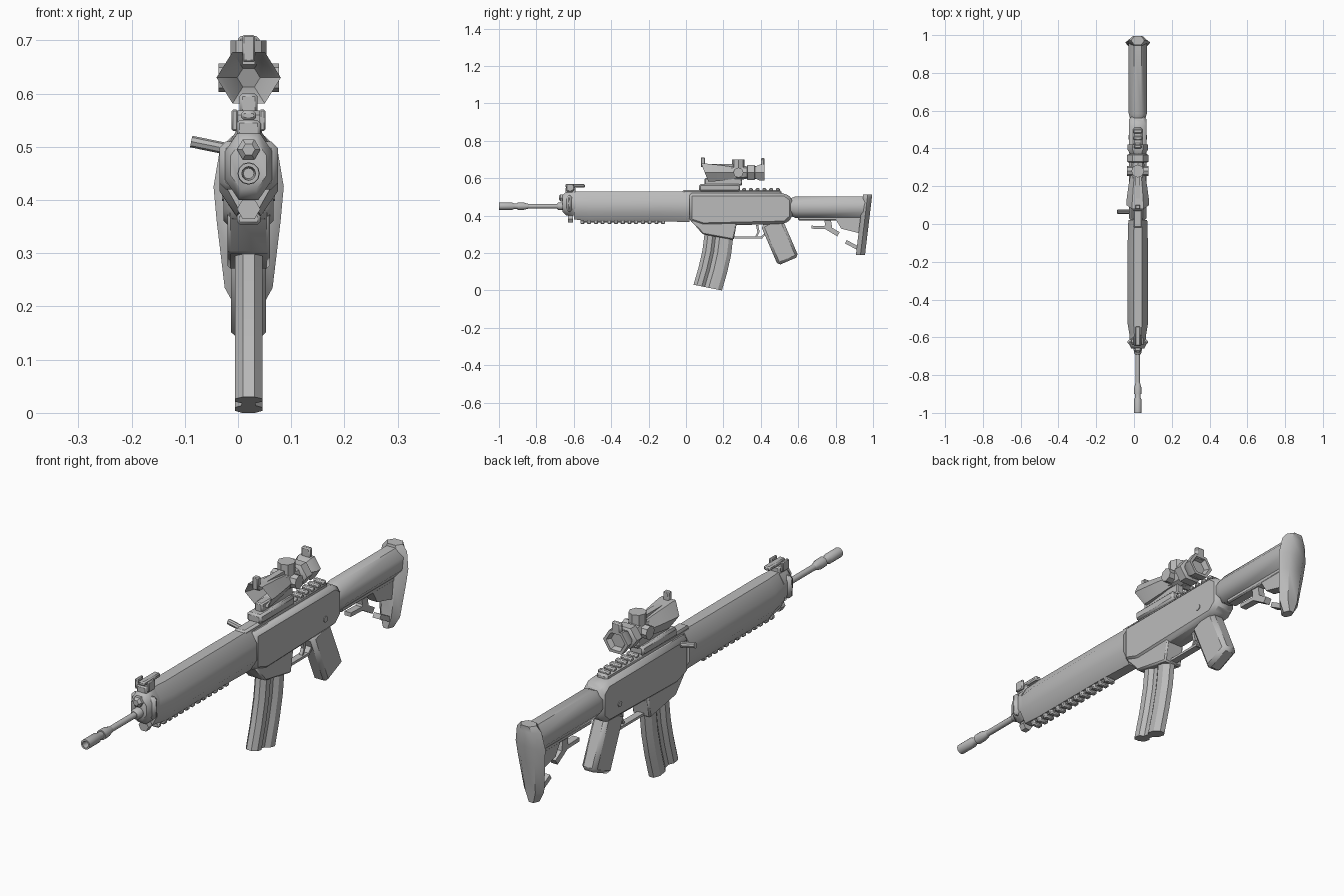
import bpy, bmesh, math
from mathutils import Vector

if "Cube" in bpy.data.objects:
    bpy.data.objects.remove(bpy.data.objects["Cube"])

MIDDLE = .02   # centre plane of the body
BORE = .45     # barrel axis height
TOP = .53      # top line of the body
SIGHT = .63    # scope axis height
BOTH = (-1, 1)

grey = bpy.data.materials.new("plain grey")
grey.use_nodes = True
grey.diffuse_color = (.5, .5, .5, 1)
grey.node_tree.nodes["Principled BSDF"].inputs["Base Color"].default_value = grey.diffuse_color


def skin(name, rings, bevel=0, smooth=40):
    """Skin a list of rings, cap both ends and shade the result."""
    bm = bmesh.new()
    loops = [[bm.verts.new(point) for point in ring] for ring in rings]
    for near, far in zip(loops, loops[1:]):
        for i in range(len(near)):
            bm.faces.new((near[i - 1], near[i], far[i], far[i - 1]))
    bm.faces.new(loops[0])
    bm.faces.new(loops[-1])
    bmesh.ops.recalc_face_normals(bm, faces=bm.faces)
    mesh = bpy.data.meshes.new(name)
    bm.to_mesh(mesh)
    bm.free()
    mesh.materials.append(grey)
    part = bpy.data.objects.new(name, mesh)
    bpy.context.scene.collection.objects.link(part)
    if bevel:
        modifier = part.modifiers.new("bevel", "BEVEL")
        modifier.width, modifier.segments = bevel, 1
    bpy.ops.object.select_all(action="DESELECT")
    part.select_set(True)
    bpy.context.view_layer.objects.active = part
    bpy.ops.object.shade_smooth_by_angle(angle=math.radians(smooth))


def polygon(centre, across, along, sides, flat=False):
    """Regular polygon stretched along two vectors; flat puts edges on the axes."""
    turn = math.pi / sides if flat else 0
    grow = 1 / math.cos(turn)
    angles = [math.tau * i / sides + turn for i in range(sides)]
    return [Vector(centre) + grow * (Vector(across) * math.cos(a) + Vector(along) * math.sin(a))
            for a in angles]


def lathe(name, height, steps, sides=12, wide=1, slant=0):
    """Stack (y, radius) rings along the y axis."""
    skin(name, [polygon((MIDDLE, y, height), (r * wide, 0, 0), (0, r * slant, r), sides)
                for y, r in steps])


def hull(name, sections, flat=True):
    """Eight-sided body from (y, low, high, half width) sections."""
    skin(name, [polygon((MIDDLE, y, (low + high) / 2), (half, 0, 0), (0, 0, (high - low) / 2), 8, flat)
                for y, low, high, half in sections], smooth=50)


def rod(name, start, end, radius):
    """Straight round rod between two points."""
    start, end = Vector(start), Vector(end)
    turn = (end - start).to_track_quat("Z", "Y")
    across, along = turn @ Vector((radius, 0, 0)), turn @ Vector((0, radius, 0))
    skin(name, [polygon(p, across, along, 8) for p in (start, end)])


def slab(name, outline, half, bevel=0, x=MIDDLE):
    """Extrude a (y, z) side outline across x."""
    skin(name, [[(x + side * half, y, z) for y, z in outline] for side in BOTH], bevel)


def block(name, front, back, low, high, half, bevel=.005, x=MIDDLE):
    slab(name, [(front, low), (back, low), (back, high), (front, high)], half, bevel, x)


def beam(name, start, end, thick, half, bevel=0):
    """Slanted bar between two (y, z) points."""
    start, end = Vector(start), Vector(end)
    side = (end - start).orthogonal().normalized() * thick / 2
    slab(name, [start + side, end + side, end - side, start - side], half, bevel)


def teeth(name, front, count, low, high, half):
    """Row of evenly spaced rail teeth."""
    pitch = .036
    for i in range(count):
        start = front + pitch * i
        block(f"{name}_{i}", start, start + pitch * .6, low, high, half)


# Barrel, muzzle device and gas plug
lathe("barrel", BORE, [(-.9, .012), (-.6, .012)])
lathe("muzzle", BORE, [(-.95, .01), (-1, .013), (-1, .02), (-.93, .02), (-.92, .015), (-.88, .015)])
lathe("muzzle_collar", BORE, [(-.9, .012), (-.9, .02), (-.87, .02), (-.84, .012)])
lathe("barrel_collar", BORE, [(-.69, .014), (-.68, .021), (-.65, .021)])
lathe("gas_plug", .495, [(-.68, .012), (-.67, .022), (-.6, .022)], sides=6)

# Front block, sight and lug
hull("front_block", [(-.66, .42, .51, .034), (-.64, .4, TOP, .044), (-.59, .4, TOP, .044)])
block("front_band", -.64, -.61, .42, .51, .055, .012)
block("sight_base", -.645, -.59, .51, .55, .022)
block("sight_leaf", -.645, -.54, .55, .568, .014)
for side in BOTH:
    block("sight_ear", -.64, -.6, TOP, .57, .006, .003, MIDDLE + side * .026)
lathe("lower_lug", .383, [(-.63, .022), (-.605, .022)], sides=6)
block("lug_stem", -.625, -.61, .38, .42, .01)

# Handguard with rail underneath
hull("handguard", [(-.6, .38, TOP, .042), (-.52, .37, TOP, .055), (-.15, .37, TOP, .055), (.02, .365, TOP, .05)])
block("lower_rail", -.565, -.11, .364, .39, .016)
teeth("lower_tooth", -.565, 13, .354, .375, .022)

# Receiver with magazine well and top rail
slab("receiver", [(.015, .52), (.015, .37), (.09, .345), (.53, .355), (.57, .39), (.57, .49), (.53, .52)],
     .047, .016)
slab("magazine_well", [(.02, .38), (.09, .3), (.255, .27), (.275, .38)], .04, .006)
block("upper_rail", -.02, .51, .5, .537, .025, .008)
teeth("upper_tooth", .3, 6, TOP, .547, .024)
rod("charging_handle", (0, .065, .492), (-.088, .065, .51), .011)
rod("selector_pivot", (-.03, .46, .41), (.07, .46, .41), .012)


# Magazine: two curved lobes joined by a web
def lobe(name, offset, depth, half):
    lean = Vector((0, 1, -.2))
    rings = []
    for step in range(4):
        drop = step / 3
        edge = Vector((MIDDLE, .1 - .06 * drop ** 1.5, .31 - .28 * drop))
        rings.append(polygon(edge + lean * offset, (half, 0, 0), lean * depth / 2, 8, True))
    skin(name, rings, smooth=30)


lobe("magazine_front", .031, .062, .026)
lobe("magazine_web", .075, .07, .013)
lobe("magazine_back", .115, .074, .026)

# Trigger group and grip
beam("trigger_guard", (.26, .282), (.41, .282), .01, .014)
beam("guard_rear", (.4, .28), (.43, .31), .01, .014)
beam("trigger_upper", (.38, .35), (.388, .31), .012, .007)
beam("trigger_lower", (.388, .313), (.374, .286), .009, .007)
beam("grip", (.455, .37), (.547, .157), .12, .033, .014)

# Shoulder stock
hull("stock_tube", [(.555, .4, .49, .04), (.585, .388, .503, .048), (.97, .388, .503, .048)])
block("stock_underside", .6, .95, .375, .41, .022)
slab("stock_rear_web", [(.8, .38), (.83, .33), (.95, .3), (.96, .38)], .02)
beam("stock_lever", (.67, .338), (.75, .335), .016, .014)
beam("lever_tail", (.74, .345), (.815, .3), .025, .014)
beam("lever_stem", (.755, .39), (.765, .33), .035, .014)
beam("stock_strut", (.855, .26), (.93, .22), .02, .016)
beam("stock_post", (.93, .22), (.945, .33), .025, .016)
skin("butt_plate", [polygon((MIDDLE, .91 + .12 * z, z), (half, 0, 0), (0, .028, 0), 6, flat=False)
                    for z, half in ((.513, .035), (.49, .055), (.425, .066), (.36, .06), (.235, .045), (.19, .02))])

# Scope mount and scope body
block("scope_mount", .07, .29, TOP, .568, .032, .008)
block("scope_foot", .1, .3, .56, .6, .017)
lathe("scope_hood", SIGHT, [(.2, .02), (.11, .048), (.1, .056), (.12, .056), (.2, .046), (.26, .036)],
      sides=6, wide=1.08, slant=-.4)
beam("hood_spine", (.09, .665), (.25, .665), .02, .012)
beam("hood_spike", (.09, .66), (.09, .71), .022, .012, .003)
lathe("scope_tube", SIGHT, [(.24, .036), (.3, .038), (.33, .032), (.4, .036)], sides=8)
lathe("scope_collar", SIGHT, [(.325, .04), (.33, .047), (.365, .047), (.37, .04)], sides=6, wide=1.2)
lathe("eyepiece", SIGHT, [(.37, .036), (.395, .05), (.42, .05), (.42, .038), (.4, .03)], sides=6, wide=1.1)
block("eyepiece_tab", .4, .42, .66, .708, .02)
for side in BOTH:
    rod("side_turret", (MIDDLE, .28, SIGHT), (MIDDLE + side * .057, .28, SIGHT), .027)
rod("top_turret", (MIDDLE, .28, SIGHT), (MIDDLE, .28, .7), .034)
